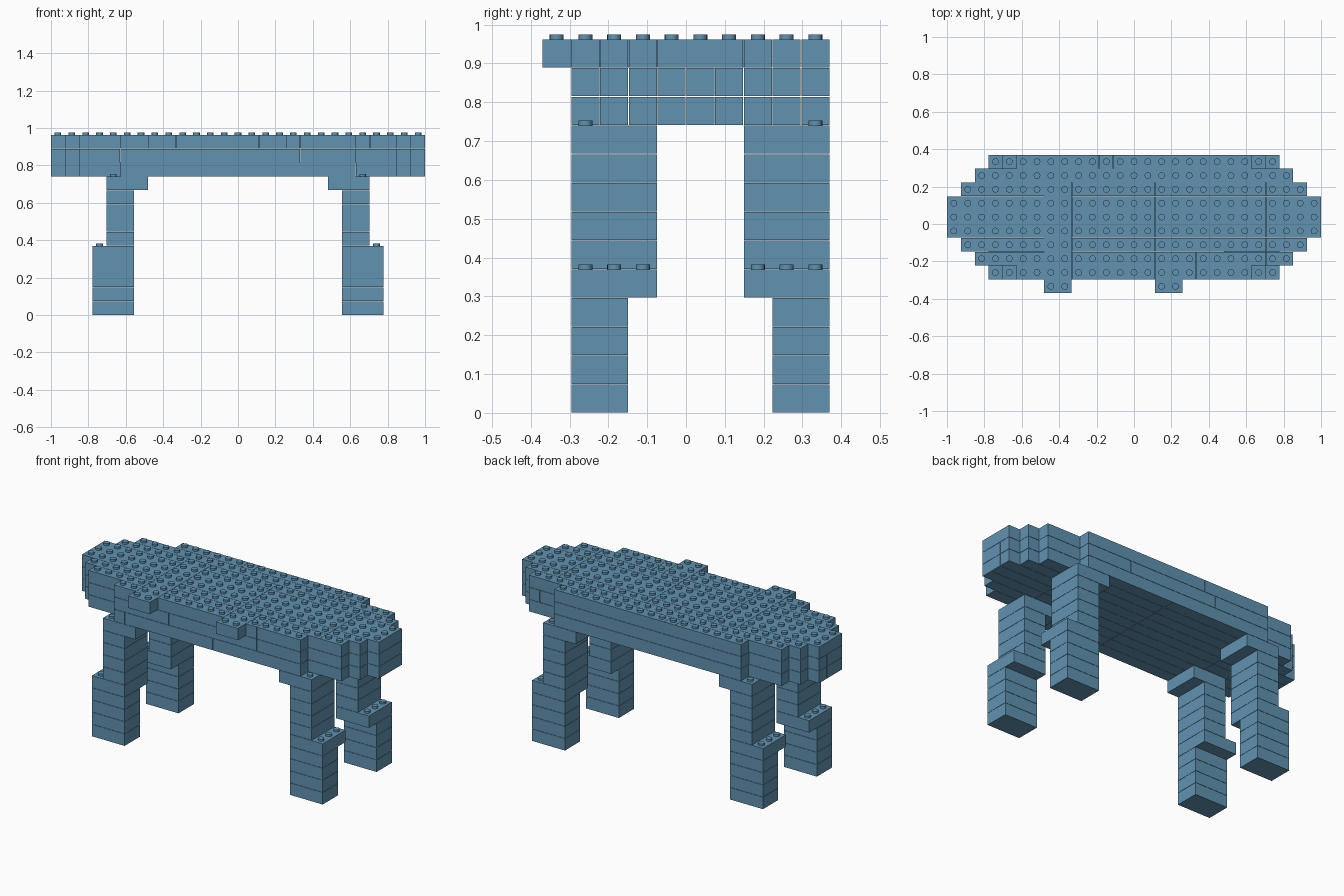
import bpy, bmesh
from mathutils import Matrix

cube = bpy.data.objects.get("Cube")
if cube:
    bpy.data.objects.remove(cube, do_unlink=True)

P = 2 / 27          # stud pitch, also the brick height
GAP = 0.0008        # half the joint between bricks
blue = bpy.data.materials.new("steel_blue")
blue.use_nodes = True
blue.diffuse_color = (0.12, 0.29, 0.435, 1)
blue.node_tree.nodes["Principled BSDF"].inputs["Base Color"].default_value = blue.diffuse_color


def pos(i, j, layer):
    return ((i - 13.5) * P, (j - 5) * P, layer * P)


def brick(bm, i0, i1, j0, j1, layer):
    """Solid brick over stud columns i0..i1 and rows j0..j1."""
    size = ((i1 - i0) * P - 2 * GAP, (j1 - j0) * P - 2 * GAP, P - 2 * GAP)
    centre = pos((i0 + i1) / 2, (j0 + j1) / 2, layer + 0.5)
    bmesh.ops.create_cube(bm, size=1, matrix=Matrix.Translation(centre) @ Matrix.Diagonal((*size, 1)))


def stud(bm, i, j, layer):
    x, y, z = pos(i + 0.5, j + 0.5, layer + 1)
    bmesh.ops.create_cone(bm, cap_ends=True, segments=16, radius1=0.0178, radius2=0.0178,
                          depth=0.0134, matrix=Matrix.Translation((x, y, z + 0.0053)))


def finish(bm, name):
    mesh = bpy.data.meshes.new(name)
    bm.to_mesh(mesh)
    bm.free()
    mesh.materials.append(blue)
    obj = bpy.data.objects.new(name, mesh)
    bpy.context.collection.objects.link(obj)
    obj.select_set(True)
    bpy.context.view_layer.objects.active = obj
    bpy.ops.object.shade_smooth_by_angle(angle=0.6)
    obj.select_set(False)


# Stepped outline: inset from each end for every row
inset = {1: 5, 2: 2, 3: 1, 4: 0, 5: 0, 6: 0, 7: 1, 8: 2, 9: 5}

# Two lower courses of the tabletop, with staggered joints
for layer, name, cuts in ((10, "tabletop_bottom_course", (6, 14, 22)),
                          (11, "tabletop_middle_course", (5, 10, 18, 24))):
    bm = bmesh.new()
    for j, a in inset.items():
        ends = [a] + [c for c in cuts if a < c < 27 - a] + [27 - a]
        for i0, i1 in zip(ends, ends[1:]):
            brick(bm, i0, i1, j, j + 1, layer)
    finish(bm, name)

# Top course with the two front tabs
bm = bmesh.new()
for b in ((5, 11, 9, 10), (11, 12, 9, 10), (12, 20, 9, 10), (20, 22, 9, 10),
          (2, 20, 8, 9), (20, 25, 8, 9),
          (1, 7, 7, 8), (7, 9, 0, 8), (9, 15, 7, 8), (15, 23, 7, 8), (23, 26, 7, 8),
          (0, 7, 4, 7), (9, 15, 4, 7), (15, 23, 4, 7), (23, 27, 4, 7),
          (1, 7, 3, 4), (9, 15, 3, 4), (15, 23, 3, 4), (23, 26, 3, 4),
          (2, 7, 2, 3), (9, 15, 2, 3), (15, 17, 0, 3), (17, 18, 1, 3),
          (18, 23, 2, 3), (23, 25, 2, 3), (5, 7, 1, 2), (9, 15, 1, 2), (18, 22, 1, 2)):
    brick(bm, *b, 12)
finish(bm, "tabletop_top_course")

# Studs over the tabletop
bm = bmesh.new()
for j, a in inset.items():
    for i in range(a, 27 - a):
        stud(bm, i, j, 12)
for i in (7, 8, 15, 16):
    stud(bm, i, 0, 12)
finish(bm, "tabletop_studs")


# Legs: wide foot, ledge, slimmer shaft, inward bracket at the top
def leg(name, flip_x, flip_y):
    bm = bmesh.new()

    def put(i0, i1, j0, j1, layer):
        if flip_x:
            i0, i1 = 27 - i1, 27 - i0
        if flip_y:
            j0, j1 = 11 - j1, 11 - j0
        brick(bm, i0, i1, j0, j1, layer)

    def put_stud(i, j, layer):
        stud(bm, 26 - i if flip_x else i, 10 - j if flip_y else j, layer)

    for layer in range(4):
        put(3, 6, 1, 3, layer)
    put(3, 6, 1, 4, 4)
    for layer in range(5, 9):
        put(4, 6, 1, 4, layer)
    put(4, 7, 1, 4, 9)
    for j in (1, 2, 3):
        put_stud(3, j, 4)
    put_stud(4, 1, 9)
    finish(bm, name)


for fx, side in ((False, "right"), (True, "left")):
    for fy, end in ((False, "front"), (True, "back")):
        leg(f"{end}_{side}_leg", fx, fy)
